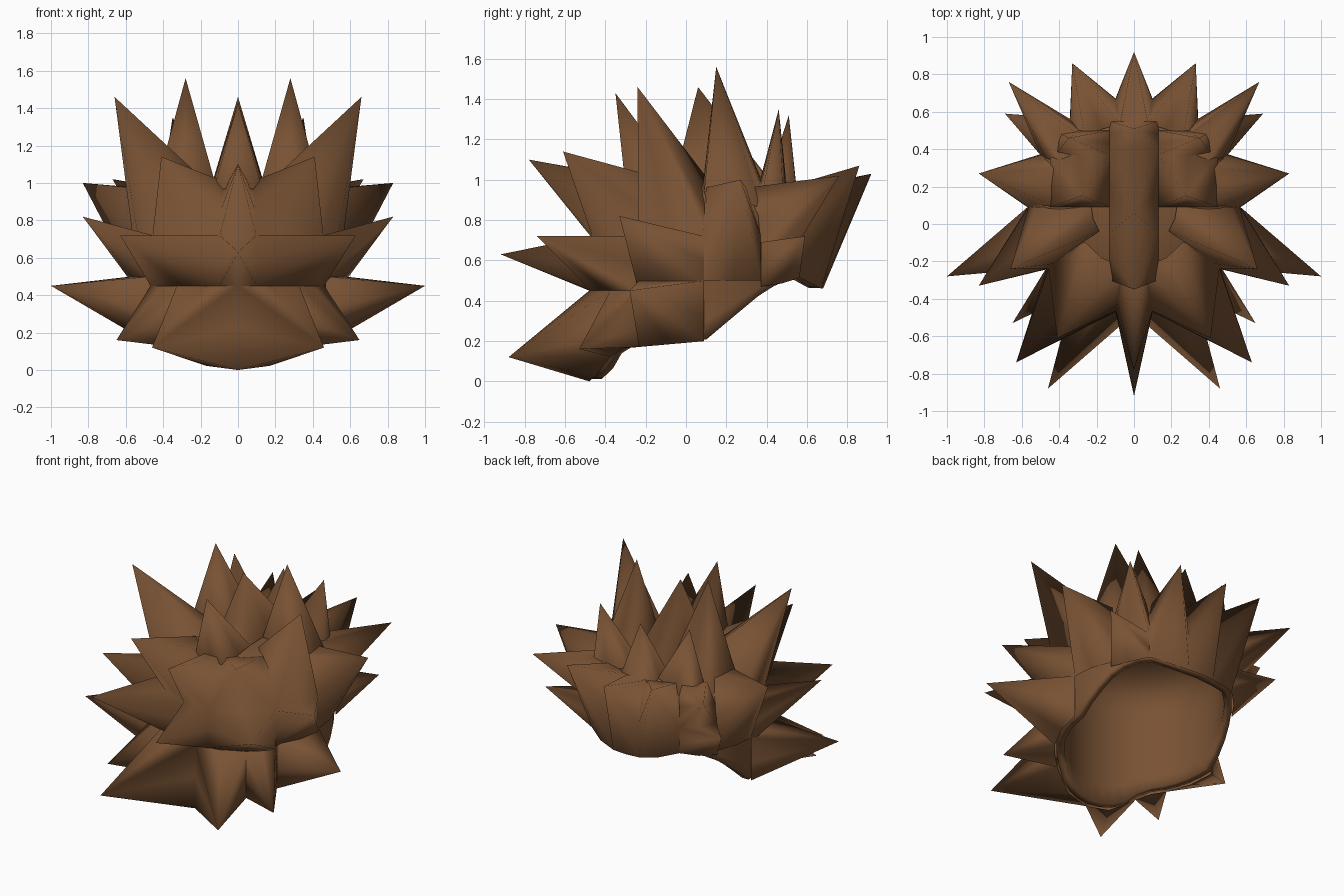
import bpy, bmesh, math
from mathutils import Vector

cube = bpy.data.objects.get("Cube")
if cube:
    bpy.data.objects.remove(cube)

brown = bpy.data.materials.new("hair_brown")
brown.use_nodes = True
COLOUR = (0.19, 0.085, 0.034, 1)
brown.diffuse_color = COLOUR
brown.node_tree.nodes["Principled BSDF"].inputs["Base Color"].default_value = COLOUR

CENTRE = Vector((0, 0.1, 0.58))
RADII = Vector((0.57, 0.58, 0.45))
RIM = [(-0.48, 0), (-0.42, 0.05), (-0.35, 0.16), (0.1, 0.2), (0.4, 0.45), (0.55, 0.52), (0.67, 0.46)]


def rim_height(y):
    """Height of the cap's lower edge at depth y."""
    if y <= RIM[0][0]:
        return RIM[0][1]
    for (y0, z0), (y1, z1) in zip(RIM, RIM[1:]):
        if y <= y1:
            return z0 + (z1 - z0) * (y - y0) / (y1 - y0)
    return RIM[-1][1]


def round_off(t):
    """Boxy dome profile."""
    return max(0, 1 - t ** 3) ** (1 / 3)


def on_side(degrees, z):
    """Cap point at an angle from the front and a height."""
    a = math.radians(degrees)
    s = round_off(max(0, z - CENTRE.z) / RADII.z)
    x = RADII.x * s * math.sin(a)
    y = CENTRE.y - RADII.y * s * math.cos(a)
    return Vector((x, y, max(z, rim_height(y))))


def on_top(x, y):
    """Cap point above a plan position."""
    r = math.hypot(x / RADII.x, (y - CENTRE.y) / RADII.y)
    return Vector((x, y, CENTRE.z + RADII.z * round_off(r)))


def finish(name, bm, angle):
    mesh = bpy.data.meshes.new(name)
    bm.to_mesh(mesh)
    bm.free()
    mesh.materials.append(brown)
    obj = bpy.data.objects.new(name, mesh)
    bpy.context.collection.objects.link(obj)
    bpy.ops.object.select_all(action="DESELECT")
    obj.select_set(True)
    bpy.context.view_layer.objects.active = obj
    bpy.ops.object.shade_smooth_by_angle(angle=math.radians(angle))
    return obj


def make_cap(segments=40, wall=4, dome=9, inset=0.98):
    """Hollow lining under the tufts, open below."""
    bm = bmesh.new()
    rings = []
    for level in range(wall + dome):
        ring = []
        for i in range(segments):
            degrees = 360 * i / segments
            if level < wall:
                low = on_side(degrees, 0)
                z = low.z + (CENTRE.z - low.z) * level / wall
            else:
                z = CENTRE.z + RADII.z * math.sin(math.pi / 2 * (level - wall) / dome)
            ring.append(bm.verts.new(CENTRE.lerp(on_side(degrees, z), inset)))
        rings.append(ring)
    top = bm.verts.new(CENTRE + Vector((0, 0, RADII.z * inset)))
    for i in range(segments):
        j = (i + 1) % segments
        for low, high in zip(rings, rings[1:]):
            bm.faces.new((low[i], low[j], high[j], high[i]))
        bm.faces.new((rings[-1][i], rings[-1][j], top))
    shell = finish("hair_cap", bm, 60).modifiers.new("thickness", "SOLIDIFY")
    shell.thickness = 0.05
    shell.offset = -1


def add_tuft(bm, sign, tip, place, u0, u1, v0, v1, steps=2):
    """Pointed tuft whose four-cornered root follows the cap."""
    corners = [(u0, v0), (u1, v0), (u1, v1), (u0, v1)]
    base = []
    for (ua, va), (ub, vb) in zip(corners, corners[1:] + corners[:1]):
        for k in range(steps):
            t = k / steps
            base.append(place(ua + (ub - ua) * t, va + (vb - va) * t))
    mirror = Vector((sign, 1, 1))
    base = [bm.verts.new(p * mirror) for p in base]
    point = bm.verts.new(Vector(tip) * mirror)
    for a, b in zip(base, base[1:] + base[:1]):
        bm.faces.new((point, a, b) if sign > 0 else (point, b, a))


# Tip, then the angle range and height range of each root
SIDE_TUFTS = [
    # lower fringe
    ((0.46, -0.88, 0.12), 0, 35, 0, 0.45),
    ((0.65, -0.53, 0.16), 35, 55, 0.1, 0.45),
    ((1, -0.28, 0.45), 55, 89, 0.15, 0.5),
    # middle fringe
    ((0, -0.92, 0.63), -10, 10, 0.45, 0.72),
    ((0.63, -0.74, 0.72), 10, 54, 0.45, 0.72),
    ((0.83, -0.33, 0.82), 54, 89, 0.47, 0.72),
    # brow and temples
    ((0, -0.78, 1.1), -10, 10, 0.72, 1),
    ((0.41, -0.61, 1.14), 10, 54, 0.72, 1),
    ((0.66, -0.24, 1.46), 54, 89, 0.72, 1.02),
    # behind the ears
    ((0.83, 0.27, 1), 89, 118, 0.5, 0.96),
    ((0.69, 0.59, 0.72), 118, 143, 0.47, 0.69),
    ((0.67, 0.76, 1.02), 118, 143, 0.69, 0.95),
    # back
    ((0.33, 0.86, 1.07), 143, 170, 0.46, 0.95),
    ((0, 0.92, 1.03), 170, 190, 0.46, 0.95),
]

# Tip, then the x range and y range of each root
CROWN_TUFTS = [
    ((0, -0.35, 1.43), -0.13, 0.13, -0.3, -0.05),
    ((0.28, 0.15, 1.56), 0.13, 0.45, 0.09, 0.37),
    ((0, 0.06, 1.46), -0.13, 0.13, -0.05, 0.41),
    ((0.35, 0.46, 1.35), 0.13, 0.42, 0.37, 0.5),
    ((0, 0.51, 1.32), -0.13, 0.13, 0.41, 0.55),
]

make_cap()

# All tufts are welded where their roots meet, so the hair shades as one surface
hair = bmesh.new()
for tufts, place in ((SIDE_TUFTS, on_side), (CROWN_TUFTS, on_top)):
    for tip, *root in tufts:
        add_tuft(hair, 1, tip, place, *root)
        if tip[0] > 0:
            add_tuft(hair, -1, tip, place, *root)
bmesh.ops.remove_doubles(hair, verts=hair.verts, dist=0.02)
finish("hair_tufts", hair, 180)
